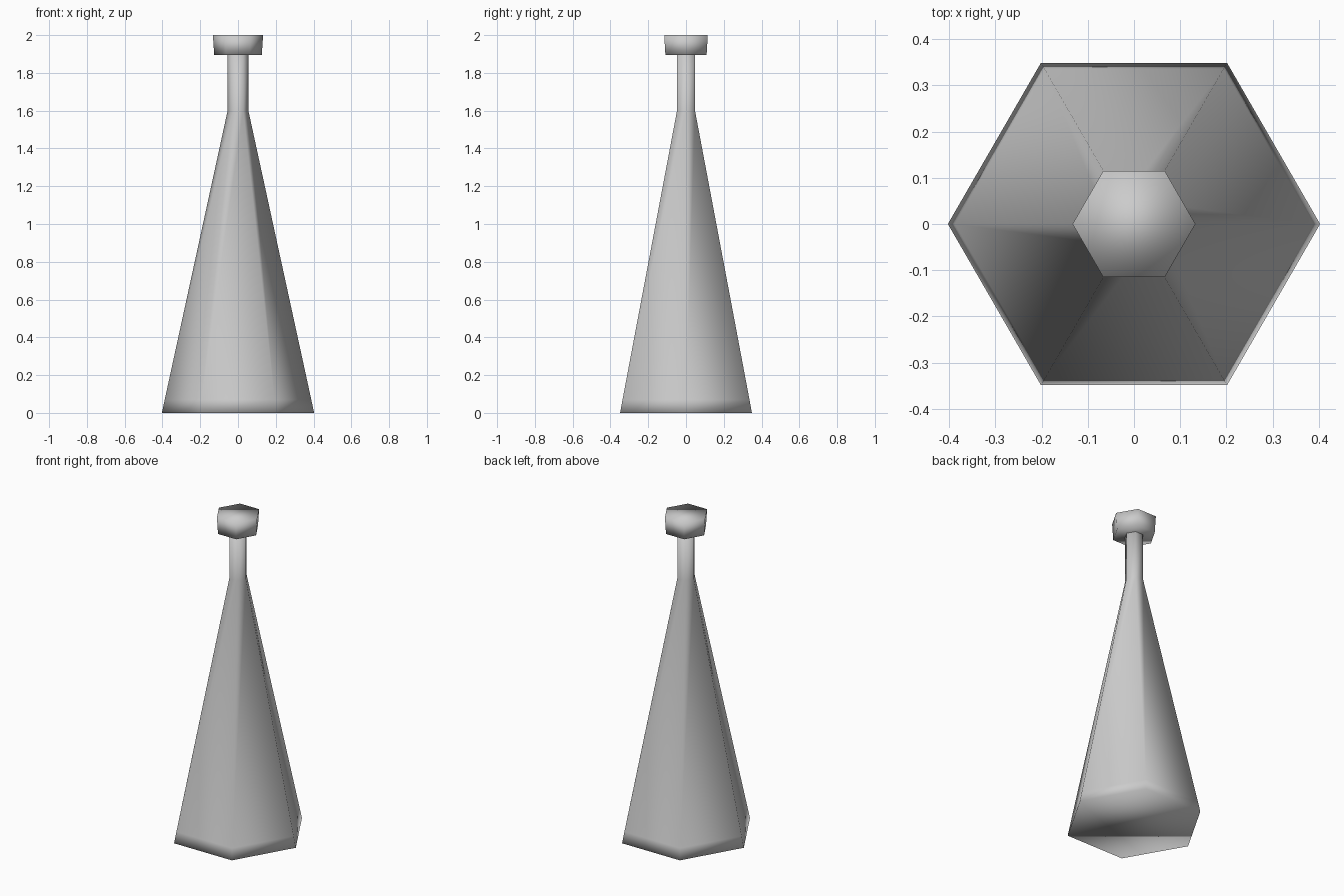
import bpy, bmesh
from math import cos, sin, pi

if "Cube" in bpy.data.objects:
    bpy.data.objects.remove(bpy.data.objects["Cube"])


def hex_lathe(name, profile):
    """Stack six-sided rings of (radius, height) into a closed smooth shell."""
    bm = bmesh.new()
    rings = [[bm.verts.new((r * cos(i * pi / 3), r * sin(i * pi / 3), z))
              for i in range(6)] for r, z in profile]
    for a, b in zip(rings, rings[1:]):
        for i in range(6):
            j = (i + 1) % 6
            bm.faces.new((a[i], a[j], b[j], b[i]))
    bm.faces.new(rings[0][::-1])
    bm.faces.new(rings[-1])
    bmesh.ops.recalc_face_normals(bm, faces=bm.faces)
    for f in bm.faces:
        f.smooth = True
    mesh = bpy.data.meshes.new(name)
    bm.to_mesh(mesh)
    bm.free()
    obj = bpy.data.objects.new(name, mesh)
    bpy.context.collection.objects.link(obj)
    return obj


# Tapered body with a flat base, rising into the slim neck
hex_lathe("body_and_neck",
          [(0.403, 0.0), (0.388, 0.07), (0.055, 1.6), (0.055, 1.895)])

# Slightly flared flat-topped cap on the neck
hex_lathe("top_cap", [(0.126, 1.895), (0.133, 2.0)])
